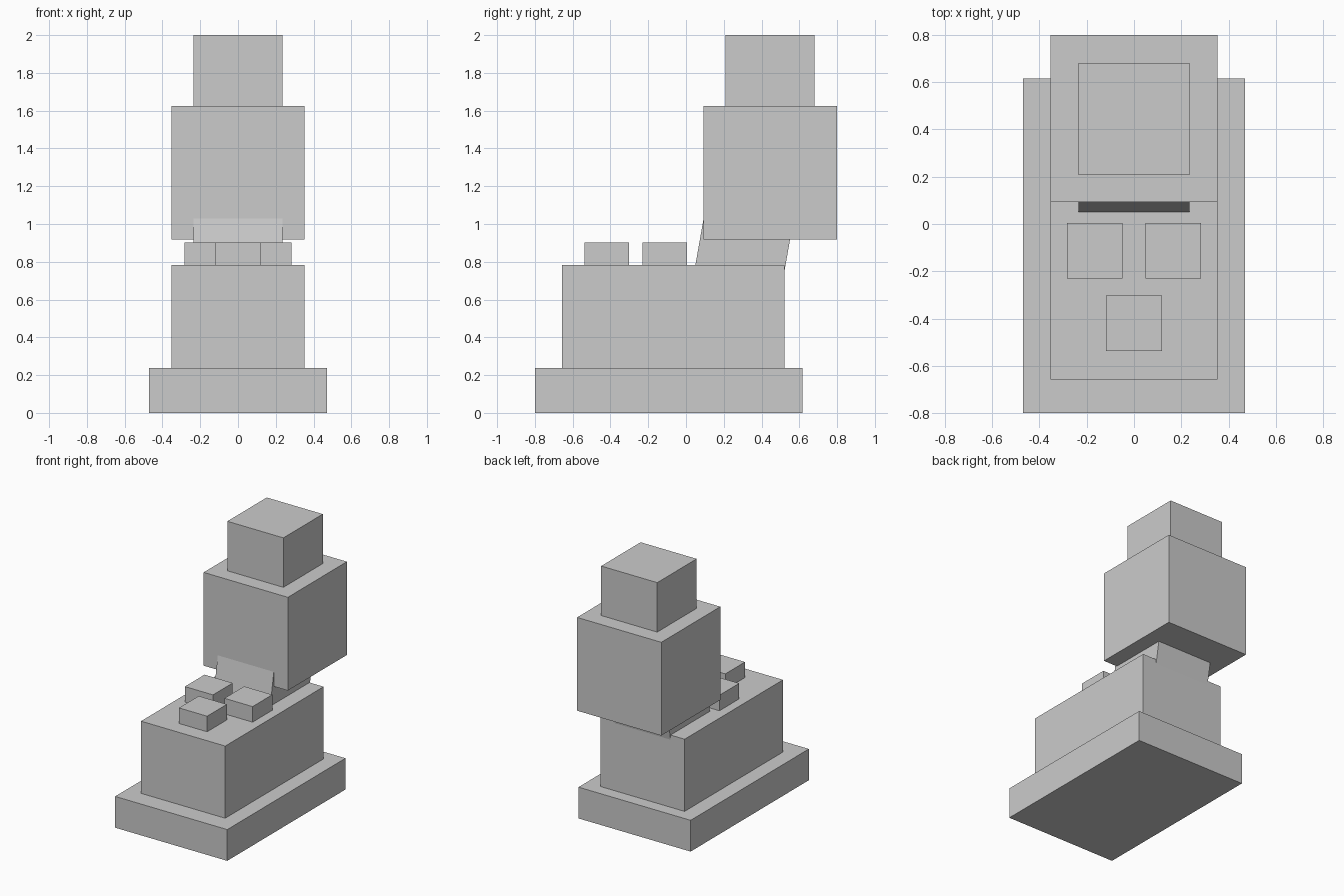
import bpy, math

if "Cube" in bpy.data.objects:
    bpy.data.objects.remove(bpy.data.objects["Cube"])


def box(name, x, y, z, tilt=0.0):
    """Box from (min, max) spans, optionally tilted about its x axis."""
    spans = (x, y, z)
    centre = [(a + b) / 2 for a, b in spans]
    bpy.ops.mesh.primitive_cube_add(size=1, location=centre, rotation=(tilt, 0, 0))
    ob = bpy.context.object
    ob.name = name
    ob.scale = [b - a for a, b in spans]
    return ob


# stepped pedestal
box("base_slab", (-0.47, 0.47), (-0.80, 0.616), (0, 0.237))
box("body_block", (-0.353, 0.353), (-0.657, 0.521), (0.23, 0.784))

# three small studs on the front deck
for name, cx, cy in (("stud_left", -0.166, -0.113),
                     ("stud_right", 0.166, -0.113),
                     ("stud_front", 0.0, -0.42)):
    box(name, (cx - 0.118, cx + 0.118), (cy - 0.118, cy + 0.118), (0.70, 0.902))

# leaning neck joining body and upper block
box("neck", (-0.235, 0.235), (0.074, 0.544), (0.665, 1.135), math.radians(-10))

# upper block and cap
box("upper_block", (-0.353, 0.353), (0.093, 0.80), (0.918, 1.625))
box("cap_block", (-0.235, 0.235), (0.208, 0.68), (1.53, 2.0))
